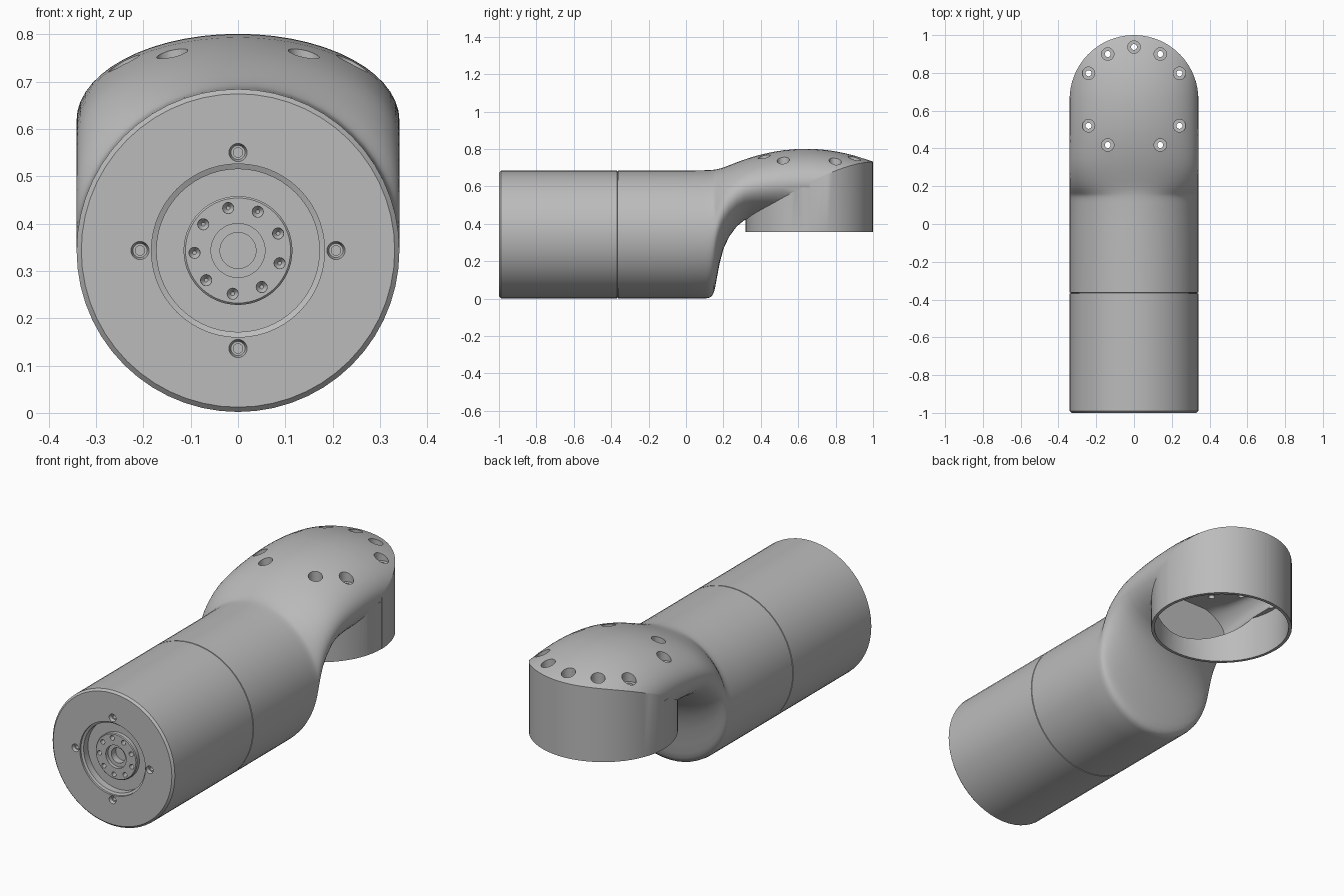
import bpy, bmesh
from math import sin, cos, pi, sqrt, radians
from mathutils import Vector, Matrix

cube = bpy.data.objects.get("Cube")
if cube:
    bpy.data.objects.remove(cube, do_unlink=True)

R = 0.341            # outer radius of tube and cup
C = 0.343            # height of tube axis
YC = 1 - R           # cup axis position
BASE = 0.355         # cup rim height
N = 28               # segments per half section

grey = bpy.data.materials.new("light_grey")
grey.use_nodes = True
grey.diffuse_color = (0.5, 0.5, 0.5, 1)
grey.node_tree.nodes["Principled BSDF"].inputs["Base Color"].default_value = (0.5, 0.5, 0.5, 1)


def finish(name, bm):
    bmesh.ops.remove_doubles(bm, verts=bm.verts, dist=1e-5)
    bmesh.ops.recalc_face_normals(bm, faces=bm.faces)
    me = bpy.data.meshes.new(name)
    bm.to_mesh(me)
    bm.free()
    me.materials.append(grey)
    ob = bpy.data.objects.new(name, me)
    bpy.context.collection.objects.link(ob)
    return ob


def skin(bm, rings):
    """Bridge equal closed rings and cap both ends."""
    vs = [[bm.verts.new(p) for p in ring] for ring in rings]
    n = len(vs[0])
    for a, b in zip(vs, vs[1:]):
        for i in range(n):
            j = (i + 1) % n
            bm.faces.new((a[i], a[j], b[j], b[i]))
    bm.faces.new(vs[0])
    bm.faces.new(vs[-1])


def section(y, w, top, bot, a=None, floor=None, ceiling=9):
    """Elliptic section of half width a, trimmed to half width w."""
    a = a or w
    c, h = (top + bot) / 2, (top - bot) / 2
    pts = []
    for side in (1, -1):
        for i in range(N + 1):
            x = side * w * cos(pi * i / N)
            z = c + side * h * sqrt(max(0, 1 - (x / a) ** 2))
            if side < 0 and floor is not None:
                z = floor
            pts.append((x, y, min(z, ceiling)))
    return pts


def crown(y):
    """Top line: straight tube blending into the arched dome."""
    arch, tube = 0.8 - 0.54 * (y - 0.64) ** 2, C + R
    return (arch + tube + sqrt((arch - tube) ** 2 + 0.0004)) / 2


def lathe(bm, profile, matrix, n=24):
    """Closed solid from (radius, height) pairs."""
    skin(bm, [[matrix @ Vector((r * cos(2 * pi * i / n), r * sin(2 * pi * i / n), d))
               for i in range(n)] for r, d in profile])


# Flange recess, tube wall and seam as (radius, y)
tube = [(.038, -.92), (.038, -.955), (.057, -.955), (.057, -.973), (.111, -.973),
        (.115, -.969), (.115, -.95), (.172, -.95), (.172, -.985), (.183, -.99),
        (.183, -1), (.331, -1), (R, -.99), (R, -.368), (.337, -.367),
        (.337, -.364), (R, -.363), (R, 0)]
rings = [section(y, r, C + r, C - r) for r, y in tube]

# Neck underside as (y, z)
under = [(.11, .002), (.128, .006), (.14, .016), (.149, .033), (.156, .06),
         (.165, .11), (.18, .19), (.2, .265), (.23, .33), (.27, .385), (.31, .418),
         (.35, .43), (.4, .435), (.46, .435), (.52, .435), (.59, .435), (YC, .435)]
rings += [section(y, R, crown(y), z) for y, z in under]

# Rear half of the cup under the dome
for k in range(17):
    a = radians(88 * k / 16)
    y = YC + R * sin(a)
    rings.append(section(y, R * cos(a), crown(y), .435, R, BASE))
bm = bmesh.new()
skin(bm, rings)
body = finish("elbow_housing", bm)

# Front half of the cup
plan = [(-(R - .0005) * cos(pi * i / 32), YC - (R - .0005) * sin(pi * i / 32))
        for i in range(33)] + [(.25, YC + .1), (-.25, YC + .1)]
bm = bmesh.new()
skin(bm, [[(x, y, z) for x, y in plan] for z in (BASE + .0002, .595)])
cup_front = finish("cup_front", bm)

# Cup bore
bm = bmesh.new()
lathe(bm, [(.325, .3), (.325, .575)], Matrix.Translation((0, YC, 0)), 64)
bore = finish("bore_cutter", bm)

# Hollow below the dome
W = R - .03
hollow = [section(y, W, crown(y) - .03, z + .03, W, None, .685)
          for y, z in under if y > .3]
for k in range(1, 12):
    a = radians(86 * k / 11)
    y = YC + W * sin(a)
    hollow.append(section(y, W * cos(a), crown(y) - .03, .465, W, .5, .685))
bm = bmesh.new()
skin(bm, hollow)
hollow = finish("hollow_cutter", bm)

# Screw holes in the dome, flange and hub
bm = bmesh.new()
for deg in (90, 60, 120, 30, 150, -30, 210, -60, 240):
    x, y = .278 * cos(radians(deg)), YC + .278 * sin(radians(deg))
    lathe(bm, [(.016, .64), (.016, .705), (.033, .705), (.033, .9)],
          Matrix.Translation((x, y, 0)))
to_front = Matrix.Rotation(radians(90), 4, 'X')


def front_hole(radius, deg, profile):
    a = radians(deg)
    place = Matrix.Translation((radius * cos(a), 0, C + radius * sin(a)))
    lathe(bm, profile, place @ to_front)


for k in range(4):
    front_hole(.207, 90 * k, [(.01, .95), (.01, .984), (.015, .984), (.02, 1.003)])
for k in range(9):
    front_hole(.092, 103 + 40 * k, [(.004, .945), (.011, .955), (.012, .98)])
holes = finish("hole_cutter", bm)

# Combine
bpy.context.view_layer.objects.active = body
for tool, op in ((cup_front, 'UNION'), (bore, 'DIFFERENCE'),
                 (hollow, 'DIFFERENCE'), (holes, 'DIFFERENCE')):
    tool.hide_render = True
    mod = body.modifiers.new(tool.name, 'BOOLEAN')
    mod.object, mod.operation, mod.solver = tool, op, 'EXACT'
    bpy.ops.object.modifier_apply(modifier=mod.name)
    bpy.data.objects.remove(tool, do_unlink=True)

bpy.ops.object.select_all(action='DESELECT')
body.select_set(True)
bpy.ops.object.shade_smooth_by_angle(angle=radians(32))
